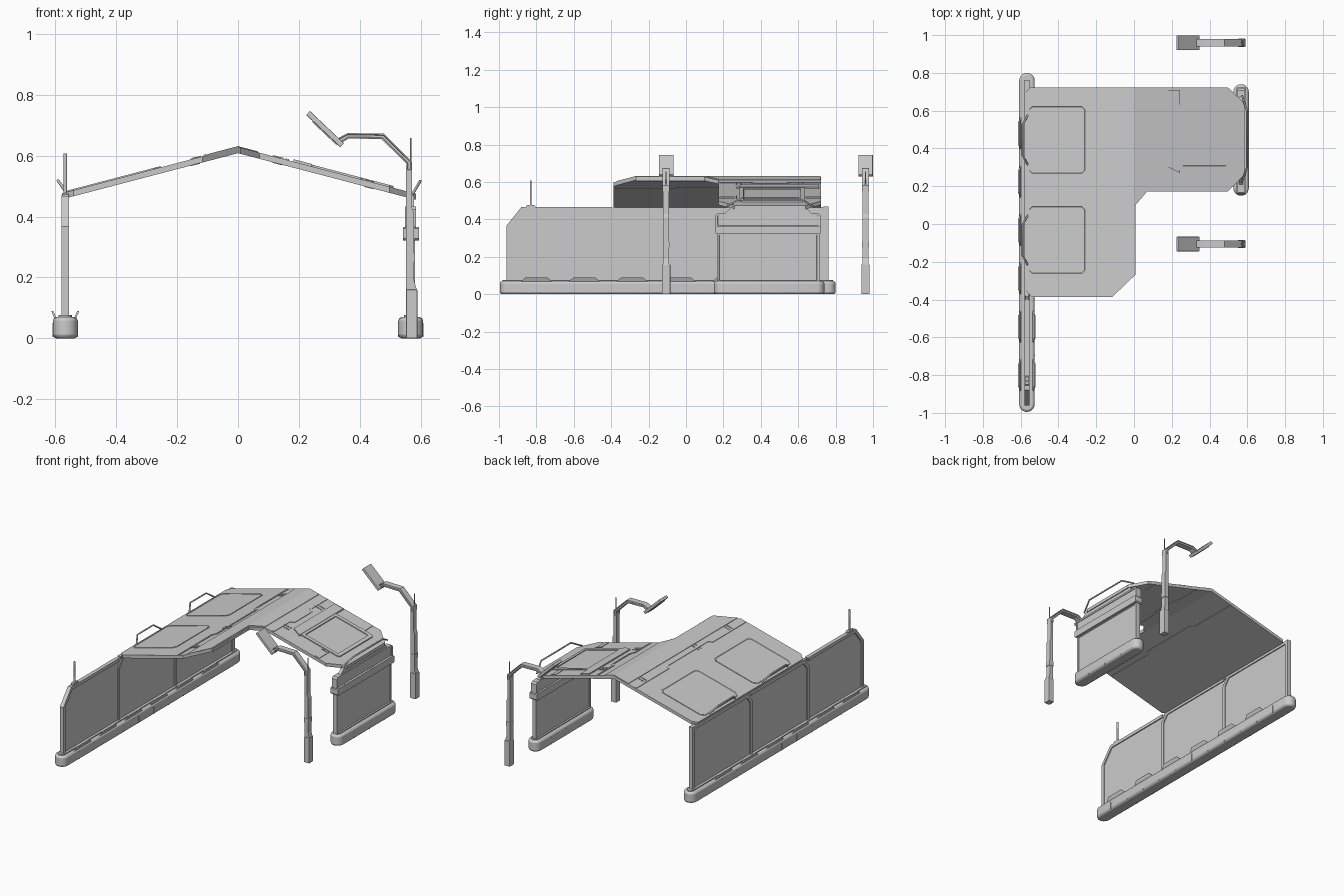
import bpy, bmesh, math
from mathutils import Vector

if "Cube" in bpy.data.objects:
    bpy.data.objects.remove(bpy.data.objects["Cube"])

LX, RX = -0.567, 0.567          # centre lines of the two walls
MAP = {'x': lambda a, b, c: (c, a, b),
       'y': lambda a, b, c: (a, c, b),
       'z': lambda a, b, c: (a, b, c)}


def roof_z(x):
    return 0.628 - 0.262 * abs(x)


def prism(name, pts, axis, c0, c1, inset=0, drop=0, on_roof=False, bevel=0, smooth=False):
    """Extrude a 2D outline along an axis; optionally inset the caps or drape it on the roof."""
    bm = bmesh.new()
    lo = [bm.verts.new(MAP[axis](a, b, c0)) for a, b in pts]
    hi = [bm.verts.new(MAP[axis](a, b, c1)) for a, b in pts]
    caps = [bm.faces.new(lo[::-1]), bm.faces.new(hi)]
    n = len(pts)
    for i in range(n):
        j = (i + 1) % n
        bm.faces.new((lo[i], lo[j], hi[j], hi[i]))
    bmesh.ops.recalc_face_normals(bm, faces=bm.faces[:])
    if inset:
        bmesh.ops.inset_individual(bm, faces=caps, thickness=inset, depth=0)
        bmesh.ops.inset_individual(bm, faces=caps, thickness=0.002, depth=-drop)
    if on_roof:
        bmesh.ops.bisect_plane(bm, geom=bm.verts[:] + bm.edges[:] + bm.faces[:],
                               plane_co=(0, 0, 0), plane_no=(1, 0, 0))
        for v in bm.verts:
            v.co.z += roof_z(v.co.x)
    me = bpy.data.meshes.new(name)
    bm.to_mesh(me)
    bm.free()
    ob = bpy.data.objects.new(name, me)
    bpy.context.collection.objects.link(ob)
    if bevel:
        m = ob.modifiers.new("bevel", 'BEVEL')
        m.width, m.segments, m.limit_method, m.angle_limit = bevel, 2, 'ANGLE', math.radians(40)
    if smooth:
        bpy.ops.object.select_all(action='DESELECT')
        ob.select_set(True)
        bpy.context.view_layer.objects.active = ob
        bpy.ops.object.shade_smooth_by_angle(angle=math.radians(35))
    return ob


def rect(a0, b0, a1, b1, c=0):
    """Rectangle outline, with corners cut by c."""
    if not c:
        return [(a0, b0), (a1, b0), (a1, b1), (a0, b1)]
    return [(a0 + c, b0), (a1 - c, b0), (a1, b0 + c), (a1, b1 - c),
            (a1 - c, b1), (a0 + c, b1), (a0, b1 - c), (a0, b0 + c)]


def ribbon(path, w):
    """Outline of a polyline of width w with mitred corners."""
    p = [Vector(q) for q in path]
    left, right = [], []
    for i, q in enumerate(p):
        d = [(p[k + 1] - p[k]).normalized() for k in (i - 1, i) if 0 <= k < len(p) - 1]
        ns = [Vector((-e.y, e.x)) for e in d]
        m = sum(ns, Vector((0, 0))).normalized()
        off = m * (w / 2 / m.dot(ns[0]))
        left.append(tuple(q + off))
        right.append(tuple(q - off))
    return left + right[::-1]


def stadium(cx, y0, y1, r, n=10):
    top = [(cx + r * math.cos(math.pi * i / n), y1 - r + r * math.sin(math.pi * i / n)) for i in range(n + 1)]
    return top + [(2 * cx - x, y0 + y1 - y) for x, y in top]


def tube(name, pts, r):
    cu = bpy.data.curves.new(name, 'CURVE')
    cu.dimensions, cu.bevel_depth, cu.bevel_resolution, cu.use_fill_caps = '3D', r, 1, True
    s = cu.splines.new('POLY')
    s.points.add(len(pts) - 1)
    for q, p in zip(s.points, pts):
        q.co = (*p, 1)
    ob = bpy.data.objects.new(name, cu)
    bpy.context.collection.objects.link(ob)


def rail(name, x0, x1, z0, z1, ya, yb, run, r):
    """Trapezoid grab rail leaning from x0 out to x1."""
    tube(name, [(x0, ya, z0), (x1, ya + run, z1), (x1, yb - run, z1), (x0, yb, z0)], r)


# Rounded wall bases with a narrow wall channel on top
for side, cx, y0, y1 in (("left", LX, -0.995, 0.80), ("right", RX, 0.15, 0.74)):
    prism(side + "_base", stadium(cx, y0, y1, 0.041), 'z', 0, 0.07, bevel=0.012, smooth=True)
    prism(side + "_channel", stadium(cx, y0 + 0.015, y1 - 0.015, 0.022), 'z', 0.06, 0.076, smooth=True)
    for i in range(1, round((y1 - y0) / 0.15)):
        y = y0 + 0.15 * i
        prism(side + "_base_seam", rect(cx - 0.0418, y, cx + 0.0418, y + 0.003), 'z', 0.005, 0.05)

# Splayed bumpers along both edges of the left base
for i in range(6):
    y = -0.80 + 0.256 * i
    for s in (-1, 1):
        slant = [(LX + s * 0.028, 0.062), (LX + s * 0.034, 0.062), (LX + s * 0.046, 0.09), (LX + s * 0.039, 0.09)]
        ob = prism("base_bumper", slant, 'y', y - 0.09, y + 0.09)
        for v in ob.data.vertices:
            if v.co.z > 0.08:
                v.co.y = y + (v.co.y - y) * 0.65

# Left wall: thin sheet and three hooked frames
sheet = [(-0.955, 0.06), (0.755, 0.06), (0.755, 0.465), (-0.88, 0.465), (-0.955, 0.366)]
prism("left_wall_sheet", sheet, 'x', LX - 0.006, LX + 0.006)
for y0, y1, cut in ((-0.95, -0.40, 0.075), (-0.40, 0.17, 0.04), (0.17, 0.76, 0.04)):
    path = [(y0, 0.065), (y0, 0.457 - cut * 1.25), (y0 + cut, 0.457), (y1, 0.457)]
    prism("left_wall_frame", ribbon(path, 0.02), 'x', LX - 0.0125, LX + 0.0125)
prism("left_wall_end_post", rect(0.735, 0.065, 0.762, 0.468), 'x', LX - 0.0125, LX + 0.0125)
prism("left_wall_eave_beam", rect(-0.38, 0.455, 0.72, 0.47), 'x', LX - 0.012, LX + 0.012)

# Antenna on the chamfered end of the left wall
prism("antenna_foot", rect(-0.855, 0.46, -0.805, 0.478, 0.006), 'x', LX - 0.01, LX + 0.01)
tube("antenna", [(LX, -0.83, 0.47), (LX, -0.83, 0.607)], 0.006)

# Right wall: panel, clamp band, top cap and roof bracket
prism("right_wall_panel", rect(0.165, 0.06, 0.713, 0.33), 'x', RX - 0.014, RX + 0.014, 0.018, 0.003)
prism("right_wall_band", rect(0.156, 0.322, 0.722, 0.366, 0.006), 'x', RX - 0.025, RX + 0.027)
prism("right_wall_cap", rect(0.158, 0.355, 0.718, 0.433, 0.01), 'x', RX - 0.018, RX + 0.018, 0.012, 0.003)
prism("right_wall_bracket", [(0.20, 0.425), (0.68, 0.425), (0.63, 0.472), (0.25, 0.472)], 'x', RX - 0.01, RX + 0.01)

# Gabled roof sheet with its cut-out corner
roof = [(-0.54, -0.387), (-0.116, -0.387), (0.008, -0.268), (0.008, 0.10), (0.07, 0.173),
        (0.497, 0.173), (0.585, 0.26), (0.585, 0.64), (0.497, 0.723),
        (-0.55, 0.723), (-0.575, 0.695), (-0.575, -0.35)]
prism("roof", roof, 'z', -0.02, 0, on_roof=True)

# Raised bands and stepped seams running across the roof
prism("roof_ridge_plate", [(-0.10, -0.372), (0.002, -0.27), (0.002, 0.11), (0.066, 0.18), (0.066, 0.72), (-0.10, 0.72)],
      'z', -0.005, 0.003, on_roof=True)
for x, y0, y1 in ((-0.15, -0.38, 0.72), (0.12, 0.18, 0.72), (0.43, 0.18, 0.72)):
    w, m = 0.02, (y1 - y0) * 0.3
    seam = [(x, y0), (x, y0 + m), (x + w, y0 + m + w), (x + w, y1 - m - w), (x, y1 - m), (x, y1)]
    if x < 0.4:
        prism("roof_seam", ribbon(seam, 0.012), 'z', -0.022, 0.003, on_roof=True)
    else:
        for a, b in ((y0, y0 + 0.08), (y1 - 0.08, y1)):
            prism("roof_seam", rect(x - 0.015, a, x + 0.015, b), 'z', -0.022, 0.003, on_roof=True)

# Roof hatches: two on the left slope, a framed one on the right slope
for y in (0.445, -0.085):
    prism("left_hatch", rect(-0.56, y - 0.183, -0.255, y + 0.183, 0.02), 'z', -0.004, 0.004,
          0.006, 0.002, on_roof=True)
prism("right_hatch", rect(0.235, 0.285, 0.51, 0.635, 0.012), 'z', -0.006, 0.006, 0.025, 0.005, on_roof=True)
prism("hatch_hinge", [(0.183, 0.30), (0.243, 0.27), (0.243, 0.71), (0.183, 0.71)], 'z', -0.004, 0.008, on_roof=True)

# Small vent slots in groups
for cx, cy in ((-0.13, 0.61), (-0.13, 0.07), (-0.13, -0.25), (0.14, 0.61), (0.14, 0.28), (0.42, 0.28)):
    for i in range(3):
        for j in (-1, 1):
            x, y = cx - 0.02 + 0.018 * i, cy + 0.012 * j
            prism("vent_slot", rect(x, y, x + 0.011, y + 0.006), 'z', -0.002, 0.004, on_roof=True)

# Grab rails on both eaves
for ya, yb in ((0.31, 0.58), (-0.22, 0.05)):
    rail("left_eave_rail", -0.56, -0.591, 0.474, 0.518, ya, yb, 0.055, 0.005)
rail("right_eave_rail", 0.572, 0.598, 0.472, 0.516, 0.22, 0.68, 0.08, 0.005)

# Two street lamps: post, bent arm, tilted head, whip aerial
post = [(0.552, 0), (0.588, 0), (0.588, 0.155), (0.578, 0.19), (0.578, 0.41), (0.571, 0.43),
        (0.571, 0.58), (0.552, 0.565)]
arm = [(0.562, 0.55), (0.562, 0.577), (0.475, 0.663), (0.362, 0.665), (0.325, 0.645)]
for y in (-0.106, 0.96):
    prism("lamp_post", post, 'y', y - 0.016, y + 0.016)
    prism("lamp_foot", rect(0.5515, 0, 0.589, 0.16), 'y', y - 0.022, y + 0.022, bevel=0.003)
    prism("lamp_collar", rect(0.5515, 0.25, 0.581, 0.28), 'y', y - 0.018, y + 0.018)
    prism("lamp_arm", ribbon(arm, 0.018), 'y', y - 0.019, y + 0.019, 0.004, 0.003)
    prism("lamp_head", ribbon([(0.23, 0.74), (0.342, 0.634)], 0.018), 'y', y - 0.039, y + 0.039, bevel=0.003)
    prism("lamp_lens", ribbon([(0.245, 0.7126), (0.325, 0.637)], 0.006), 'y', y - 0.03, y + 0.03)
    tube("lamp_aerial", [(0.567, y, 0.55), (0.567, y, 0.657)], 0.003)
